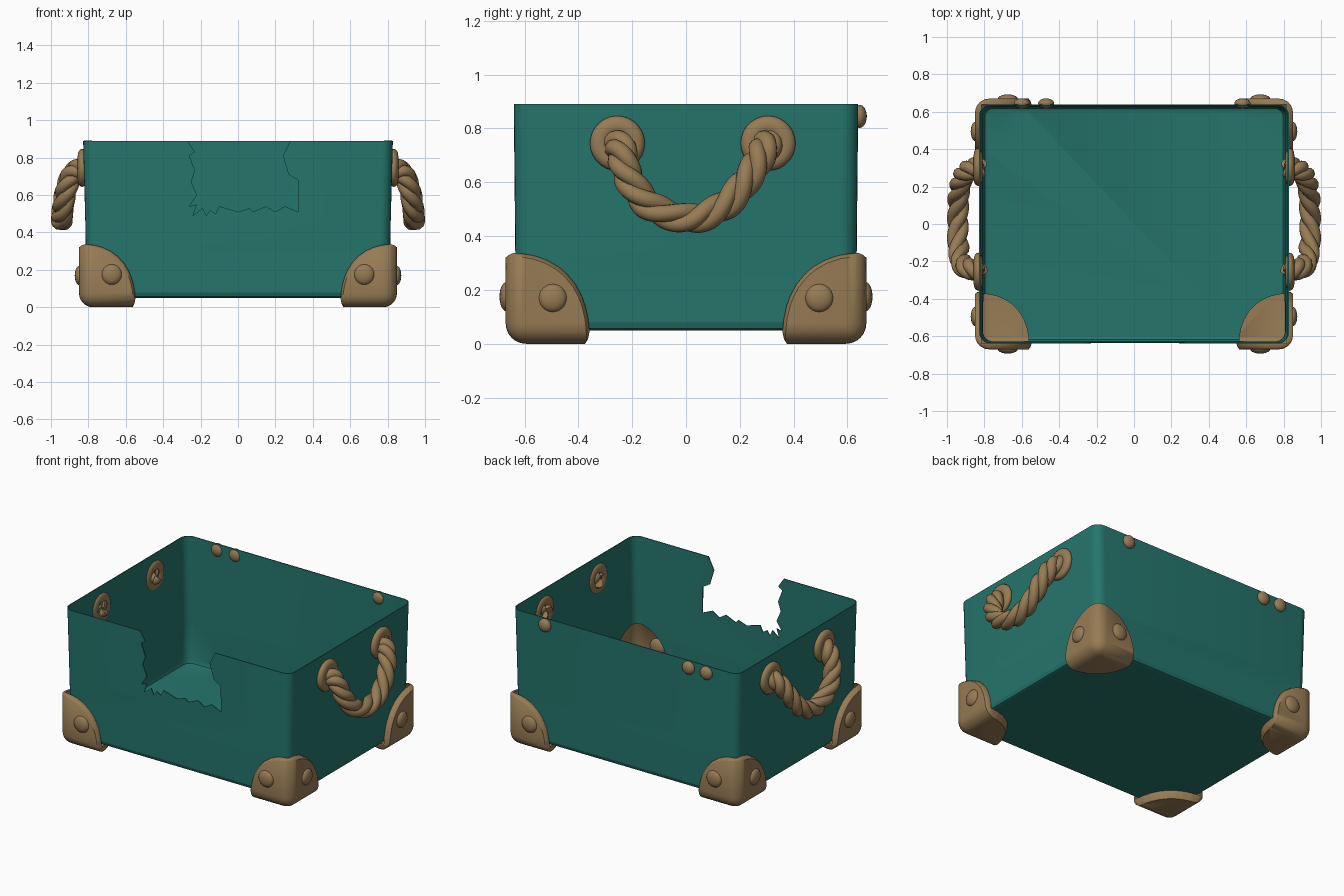
import bpy, bmesh, math
from math import sin, cos, pi
from mathutils import Vector, Matrix

if "Cube" in bpy.data.objects:
    bpy.data.objects.remove(bpy.data.objects["Cube"])


def make_material(name, color):
    m = bpy.data.materials.new(name)
    m.use_nodes = True
    m.diffuse_color = color
    m.node_tree.nodes["Principled BSDF"].inputs["Base Color"].default_value = color
    return m


TEAL = make_material("teal_shell", (0.018, 0.18, 0.15, 1))
TAN = make_material("tan_leather", (0.31, 0.2, 0.09, 1))


def add_object(name, bm, mat):
    mesh = bpy.data.meshes.new(name)
    bm.to_mesh(mesh)
    bm.free()
    mesh.materials.append(mat)
    obj = bpy.data.objects.new(name, mesh)
    bpy.context.collection.objects.link(obj)
    return obj


def activate(obj):
    bpy.ops.object.select_all(action="DESELECT")
    obj.select_set(True)
    bpy.context.view_layer.objects.active = obj


def smooth(obj, degrees=40):
    activate(obj)
    bpy.ops.object.shade_smooth_by_angle(angle=math.radians(degrees))


def boolean(obj, cutter, operation):
    cutter.hide_render = True
    mod = obj.modifiers.new("cut", "BOOLEAN")
    mod.object, mod.operation, mod.solver = cutter, operation, "EXACT"
    activate(obj)
    bpy.ops.object.modifier_apply(modifier=mod.name)
    bpy.data.objects.remove(cutter)


# Corner cap dimensions: outer corner, reach along each axis, stand-off from the wall
CORNER = Vector((0.85, 0.67, 0))
REACH = Vector((0.3, 0.31, 0.335))
GAP = Vector((0.035, 0.03, 0.05))
CORNERS = [(sx, sy) for sx in (1, -1) for sy in (1, -1)]


def cap_volume(scale):
    """Soft superellipsoid centred on the cap's outer corner."""
    bm = bmesh.new()
    bmesh.ops.create_icosphere(bm, subdivisions=4, radius=1)
    p = 2.4
    for v in bm.verts:
        k = sum(abs(c) ** p for c in v.co) ** (-1 / p)
        v.co = Vector(c * k * r * scale for c, r in zip(v.co, REACH))
    return bm


def to_corner(co, sx, sy):
    return Vector((sx * (CORNER.x - co.x), sy * (CORNER.y - co.y), co.z))


# Shell: stacked rounded rectangles, open at the top
def rounded_ring(bm, hx, hy, z, r, n=6):
    ring = []
    for q, (sx, sy) in enumerate([(1, 1), (-1, 1), (-1, -1), (1, -1)]):
        for i in range(n + 1):
            a = (q + i / n) * pi / 2
            ring.append(bm.verts.new((sx * (hx - r) + r * cos(a), sy * (hy - r) + r * sin(a), z)))
    return ring


bm = bmesh.new()
levels = [(0.785, 0.605, 0.05, 0.04), (0.802, 0.622, 0.057, 0.05), (0.81, 0.632, 0.08, 0.06),
          (0.815, 0.635, 0.4, 0.06), (0.828, 0.64, 0.89, 0.06)]
rings = [rounded_ring(bm, *lv) for lv in levels]
bm.faces.new(rings[0][::-1])
for low, high in zip(rings, rings[1:]):
    for i in range(len(low)):
        j = (i + 1) % len(low)
        bm.faces.new((low[i], low[j], high[j], high[i]))
shell = add_object("shell", bm, TEAL)
mod = shell.modifiers.new("wall", "SOLIDIFY")
mod.thickness, mod.offset = 0.006, -1
activate(shell)
bpy.ops.object.modifier_apply(modifier=mod.name)

# Ragged break in the front wall
outline = [(-.27, 1), (-.27, .89), (-.23, .83), (-.26, .81), (-.23, .73), (-.25, .67), (-.22, .6), (-.26, .54),
           (-.22, .55), (-.24, .49), (-.19, .53), (-.17, .49), (-.15, .52), (-.12, .5), (-.1, .54), (0, .51),
           (.06, .53), (.08, .51), (.15, .54), (.2, .51), (.25, .54), (.32, .51), (.32, .68), (.27, .71),
           (.24, .81), (.28, .89), (.28, 1)]
bm = bmesh.new()
face = bm.faces.new([bm.verts.new((x, -0.8, z)) for x, z in outline])
ext = bmesh.ops.extrude_face_region(bm, geom=[face])
bmesh.ops.translate(bm, vec=(0, 0.4, 0), verts=[g for g in ext["geom"] if isinstance(g, bmesh.types.BMVert)])
bmesh.ops.recalc_face_normals(bm, faces=bm.faces)
boolean(shell, add_object("break_cutter", bm, TEAL), "DIFFERENCE")

# Shell openings behind the corner caps
for sx, sy in CORNERS:
    bm = cap_volume(0.97)
    for v in bm.verts:
        v.co = to_corner(v.co, sx, sy)
    bmesh.ops.recalc_face_normals(bm, faces=bm.faces)
    boolean(shell, add_object("cap_cutter", bm, TEAL), "DIFFERENCE")
smooth(shell)

# Corner cap: rounded block corner trimmed to the soft volume, with a rolled rim
bm = bmesh.new()
bmesh.ops.create_cube(bm, size=1, matrix=Matrix.Translation((0.5, 0.5, 0.5)))
bmesh.ops.bevel(bm, geom=bm.edges[:], offset=0.075, segments=6, profile=0.5, affect="EDGES")
cap = add_object("cap_pattern", bm, TAN)
boolean(cap, add_object("cap_trim", cap_volume(0.97), TAN), "INTERSECT")
pattern = bmesh.new()
pattern.from_mesh(cap.data)
bpy.data.objects.remove(cap)
pattern.normal_update()
bmesh.ops.delete(pattern, geom=[f for f in pattern.faces if min(f.normal) > -0.3], context="FACES")
edges = [e for e in pattern.edges if e.is_boundary]
for grow, drop in ((1.025, 0.3), (1.015, 0.8), (1.0, 1.2)):
    ext = bmesh.ops.extrude_edge_only(pattern, edges=edges)["geom"]
    edges = [g for g in ext if isinstance(g, bmesh.types.BMEdge)]
    for v in (g for g in ext if isinstance(g, bmesh.types.BMVert)):
        wall = Vector(max(c, g) for c, g in zip(v.co, GAP))
        v.co = v.co.lerp(wall, drop) * grow


def rivet(name, centre, axis, radius, depth):
    """Flattened stud facing along the given axis."""
    bm = bmesh.new()
    bmesh.ops.create_uvsphere(bm, u_segments=20, v_segments=12, radius=1)
    size = [radius] * 3
    size[axis] = depth
    bmesh.ops.scale(bm, vec=size, verts=bm.verts)
    bmesh.ops.translate(bm, vec=centre, verts=bm.verts)
    smooth(add_object(name, bm, TAN), 60)


for sx, sy in CORNERS:
    tag = ("left" if sx > 0 else "right") + ("_back" if sy > 0 else "_front")
    bm = pattern.copy()
    for v in bm.verts:
        v.co = to_corner(v.co, sx, sy)
    if sx * sy < 0:
        bmesh.ops.reverse_faces(bm, faces=bm.faces)
    smooth(add_object("corner_cap_" + tag, bm, TAN), 50)
    rivet("cap_rivet_" + tag, (sx * 0.675, sy * 0.668, 0.175), 1, 0.054, 0.025)
    rivet("cap_side_rivet_" + tag, (sx * 0.848, sy * 0.495, 0.17), 0, 0.052, 0.025)
pattern.free()

# Studs left along the back rim
for i, x in enumerate((-0.6, -0.47, 0.58)):
    rivet("rim_rivet_%d" % i, (x, 0.645, 0.845), 1, 0.043, 0.027)


# Rope handles: three strands twisted along a hanging path
PATH = [Vector(p) for p in ((.8, -.26, .76), (.82, -.255, .745), (.88, -.24, .72), (.92, -.215, .62),
                            (.938, -.13, .51), (.942, .02, .465), (.938, .15, .52), (.92, .24, .63),
                            (.88, .29, .72), (.82, .305, .745), (.8, .31, .76))]


def path_point(t):
    i = min(int(t), len(PATH) - 4)
    f = t - i
    a, b, c, d = PATH[i:i + 4]
    return b + (c - a) * (f / 2) + (a * 2 - b * 5 + c * 4 - d) * (f * f / 2) + (b * 3 - a - c * 3 + d) * (f ** 3 / 2)


def rope(name, side):
    curve = bpy.data.curves.new(name, "CURVE")
    curve.dimensions = "3D"
    curve.bevel_depth, curve.bevel_resolution, curve.use_fill_caps = 0.032, 3, True
    steps, span, normal = 110, len(PATH) - 3, Vector((0.91, 0, 0.41))
    for strand in range(3):
        spline = curve.splines.new("POLY")
        spline.points.add(steps)
        for k in range(steps + 1):
            t = span * k / steps
            tangent = path_point(min(t + 0.01, span)) - path_point(max(t - 0.01, 0))
            across = tangent.cross(normal).normalized()
            up = across.cross(tangent).normalized()
            a = 2 * pi * (3.6 * k / steps + strand / 3)
            p = path_point(t) + (across * cos(a) + up * sin(a)) * 0.027
            spline.points[k].co = (side * p.x, p.y, p.z, 1)
    curve.materials.append(TAN)
    obj = bpy.data.objects.new(name, curve)
    bpy.context.collection.objects.link(obj)
    activate(obj)
    bpy.ops.object.convert(target="MESH")
    smooth(bpy.context.object, 60)


# Grommet: lathed ring with a filled centre, set through the wall
def grommet(name, x, y, z, major=0.066, minor=0.036, n=28, m=12):
    bm = bmesh.new()
    loops = []
    for i in range(n):
        a = 2 * pi * i / n
        ring = [major + minor * cos(2 * pi * j / m) for j in range(m)]
        loops.append([bm.verts.new((x + 0.024 * sin(2 * pi * j / m), y + r * cos(a), z + r * sin(a)))
                      for j, r in enumerate(ring)])
    for i in range(n):
        one, two = loops[i], loops[(i + 1) % n]
        for j in range(m):
            k = (j + 1) % m
            bm.faces.new((one[j], two[j], two[k], one[k]))
    bmesh.ops.recalc_face_normals(bm, faces=bm.faces)
    smooth(add_object(name, bm, TAN), 60)
    rivet(name + "_core", (x, y, z), 0, 0.05, 0.018)


for side, tag in ((1, "left"), (-1, "right")):
    rope("rope_handle_" + tag, side)
    grommet("grommet_front_" + tag, side * 0.833, -0.255, 0.745)
    grommet("grommet_back_" + tag, side * 0.833, 0.305, 0.745)
